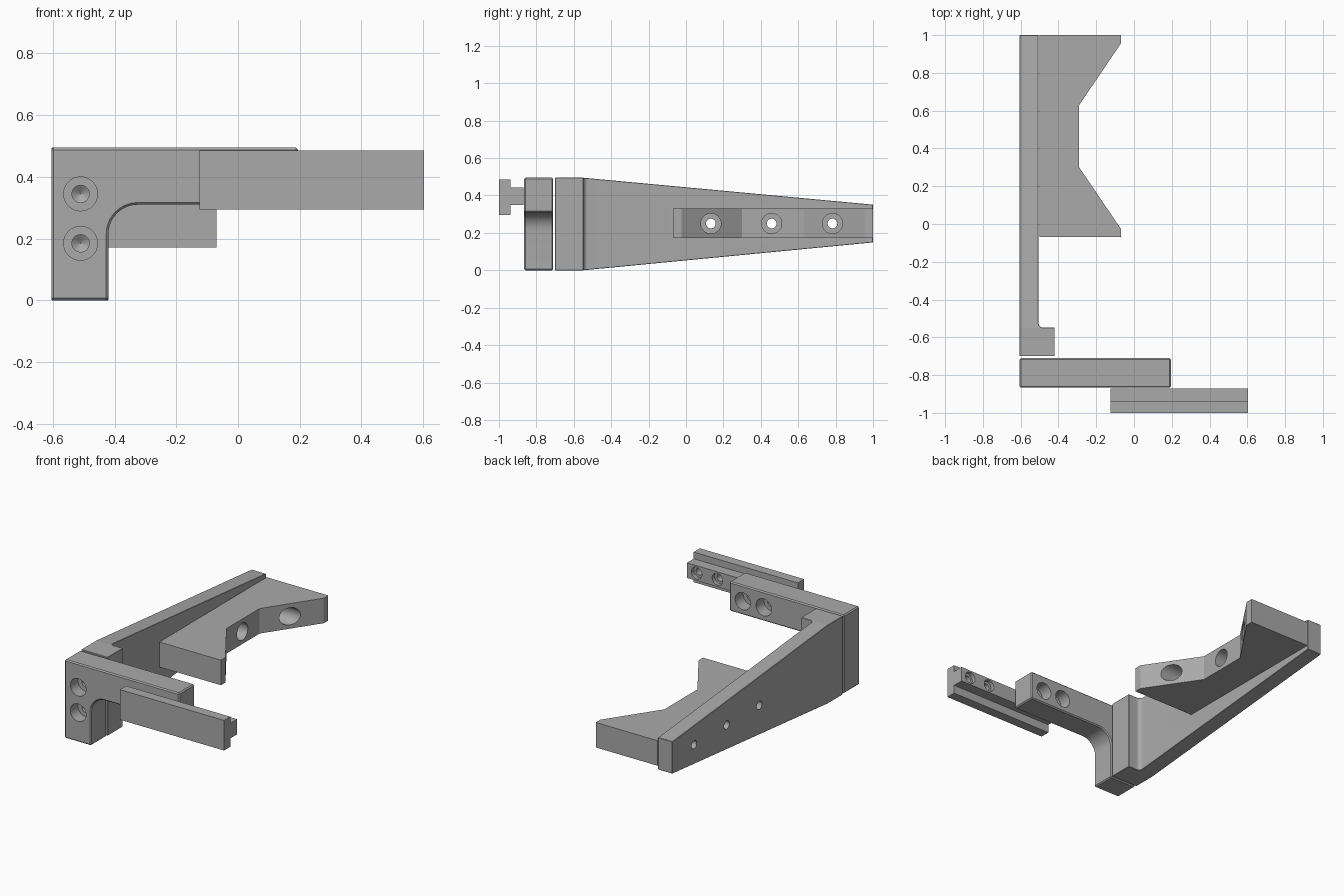
import bpy, bmesh
from math import pi, sin, cos, radians
from mathutils import Matrix, Vector

cube = bpy.data.objects.get("Cube")
if cube:
    bpy.data.objects.remove(cube)

grey = bpy.data.materials.new("machined grey")
grey.use_nodes = True
grey.diffuse_color = (0.4, 0.4, 0.4, 1)
grey.node_tree.nodes["Principled BSDF"].inputs["Base Color"].default_value = (0.4, 0.4, 0.4, 1)

# Each mapping turns a profile point (u, v) and a depth w into x, y, z
PLACE = {
    "x": lambda u, v, w: (w, u, v),
    "y": lambda u, v, w: (u, w, v),
    "z": lambda u, v, w: (u, v, w),
}


def finish(name, bm):
    bmesh.ops.recalc_face_normals(bm, faces=bm.faces)
    mesh = bpy.data.meshes.new(name)
    bm.to_mesh(mesh)
    bm.free()
    mesh.materials.append(grey)
    obj = bpy.data.objects.new(name, mesh)
    bpy.context.collection.objects.link(obj)
    return obj


def loft(name, axis, rings):
    """Skin a list of equal-length rings of (u, v, w) points and cap both ends."""
    bm = bmesh.new()
    loops = [[bm.verts.new(PLACE[axis](*p)) for p in ring] for ring in rings]
    n = len(loops[0])
    for a, b in zip(loops, loops[1:]):
        for i in range(n):
            j = (i + 1) % n
            bm.faces.new((a[i], a[j], b[j], b[i]))
    bm.faces.new(loops[0])
    bm.faces.new(loops[-1])
    return finish(name, bm)


def extrude(name, axis, profile, start, end):
    return loft(name, axis, [[(u, v, w) for u, v in profile] for w in (start, end)])


def drill(axis, u, v, steps):
    """Stepped round cutter; steps are (radius, depth)."""
    turn = [2 * pi * i / 32 for i in range(32)]
    rings = [[(u + r * cos(t), v + r * sin(t), w) for t in turn] for r, w in steps]
    return loft("cutter", axis, rings)


def apply(obj, kind, **settings):
    mod = obj.modifiers.new(kind.lower(), kind)
    for key, value in settings.items():
        setattr(mod, key, value)
    with bpy.context.temp_override(object=obj, active_object=obj):
        bpy.ops.object.modifier_apply(modifier=mod.name)


def combine(obj, other, operation="DIFFERENCE"):
    apply(obj, "BOOLEAN", object=other, operation=operation, solver="EXACT")
    bpy.data.objects.remove(other)


def chamfer(obj):
    apply(obj, "BEVEL", width=0.007, segments=1, limit_method="ANGLE", angle_limit=radians(40))


def arc(cx, cy, r, start, end, n=10):
    return [(cx + r * cos(radians(start + (end - start) * i / n)),
             cy + r * sin(radians(start + (end - start) * i / n))) for i in range(n + 1)]


# Long side arm: plan shape with a foot, trimmed by its tapered side outline
plan = [(-0.605, -0.70), (-0.42, -0.70), (-0.42, -0.548)]
plan += arc(-0.482, -0.525, 0.023, 270, 180, 6)
plan += [(-0.505, 1.0), (-0.605, 1.0)]
side_arm = extrude("side_arm", "z", plan, -0.1, 0.6)
taper = [(-0.8, 0), (-0.55, 0), (1.01, 0.15), (1.01, 0.35), (-0.55, 0.495), (-0.8, 0.495)]
combine(side_arm, extrude("cutter", "x", taper, -0.7, -0.3), "INTERSECT")
chamfer(side_arm)

# Corner bracket with a rounded inner corner
outline = [(-0.605, 0), (-0.42, 0)] + arc(-0.325, 0.215, 0.095, 180, 90)
outline += [(0.195, 0.31), (0.195, 0.495), (-0.605, 0.495)]
corner_bracket = extrude("corner_bracket", "y", outline, -0.866, -0.71)
chamfer(corner_bracket)

# T-section rail
tee = [(-1.0, 0.295), (-0.938, 0.295), (-0.938, 0.348), (-0.87, 0.348),
       (-0.87, 0.443), (-0.938, 0.443), (-0.938, 0.485), (-1.0, 0.485)]
tee_rail = extrude("tee_rail", "x", tee, -0.125, 0.603)

# Pad with a wide trapezoid recess
recess = [(-0.5, -0.07), (-0.07, -0.07), (-0.07, -0.025), (-0.29, 0.30),
          (-0.29, 0.63), (-0.07, 0.955), (-0.07, 1.0), (-0.5, 1.0)]
notched_pad = extrude("notched_pad", "z", recess, 0.172, 0.33)

# Screw holes joining the pad to the side arm
for y in (0.133, 0.458, 0.783):
    for part in (notched_pad, side_arm):
        combine(part, drill("x", y, 0.25, [(0.054, 0.1), (0.054, -0.4), (0.026, -0.4), (0.026, -0.7)]))

# Screw holes joining the bracket to the arm foot
for z in (0.345, 0.185):
    for part in (corner_bracket, side_arm):
        combine(part, drill("y", -0.51, z, [(0.055, -1.0), (0.055, -0.79), (0.028, -0.79),
                                            (0.028, -0.62), (0.001, -0.60)]))

# Screw holes joining the bracket to the rail
for x in (0.10, -0.045):
    combine(corner_bracket, drill("y", x, 0.396, [(0.054, -0.6), (0.054, -0.79),
                                                  (0.028, -0.79), (0.028, -0.9)]))
for x in (-0.045, 0.10, 0.39, 0.535):
    combine(tee_rail, drill("y", x, 0.396, [(0.037, -0.8), (0.037, -0.895), (0.022, -0.895),
                                            (0.022, -0.96), (0.001, -0.975)]))

# Smooth the round walls while keeping the machined edges crisp
for part in (side_arm, corner_bracket, tee_rail, notched_pad):
    bpy.ops.object.select_all(action="DESELECT")
    part.select_set(True)
    bpy.context.view_layer.objects.active = part
    bpy.ops.object.shade_smooth_by_angle(angle=radians(25))
